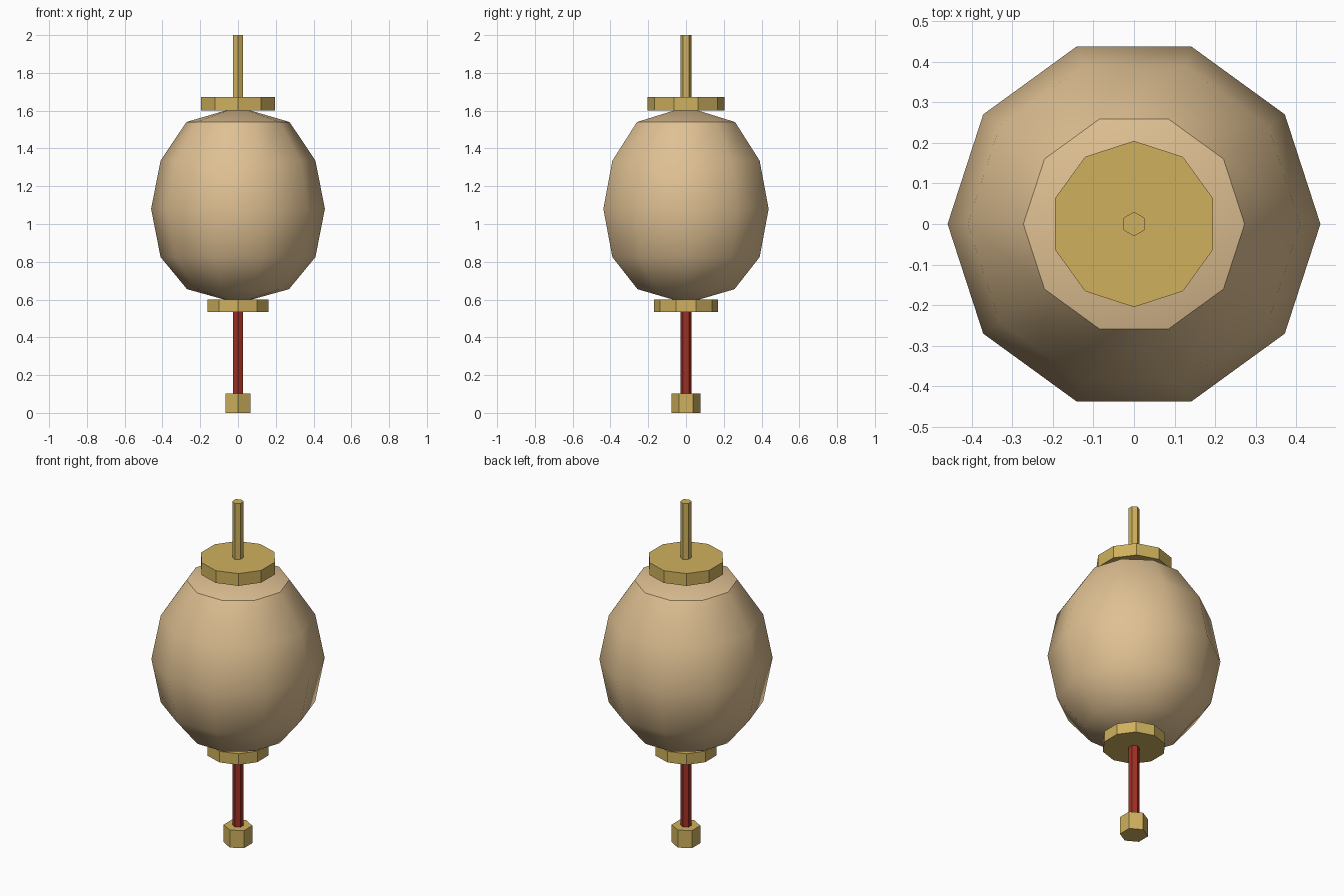
import bpy, bmesh
from math import sin, cos, pi

cube = bpy.data.objects.get("Cube")
if cube:
    bpy.data.objects.remove(cube, do_unlink=True)


def material(name, color):
    mat = bpy.data.materials.new(name)
    mat.use_nodes = True
    mat.diffuse_color = (*color, 1)
    node = next(n for n in mat.node_tree.nodes if n.type == 'BSDF_PRINCIPLED')
    node.inputs["Base Color"].default_value = (*color, 1)
    return mat


PAPER = material("tan paper", (0.74, 0.53, 0.29))
GOLD = material("gold", (0.62, 0.435, 0.11))
RED = material("dark red", (0.35, 0.03, 0.018))


def lathe(name, profile, sides, mat, start=pi / 2, smooth=False, crease_z=None):
    """Sweep (radius, z) points around the z axis; zero radius makes a pole."""
    bm = bmesh.new()
    rings = []
    for r, z in profile:
        if r == 0:
            rings.append([bm.verts.new((0, 0, z))] * sides)
        else:
            angles = [start + 2 * pi * i / sides for i in range(sides)]
            rings.append([bm.verts.new((r * cos(a), r * sin(a), z)) for a in angles])
    for low, high in zip(rings, rings[1:]):
        for i in range(sides):
            j = (i + 1) % sides
            corners = dict.fromkeys((low[i], low[j], high[j], high[i]))
            bm.faces.new(list(corners))
    # Close open ends with flat caps
    for ring in (rings[0], rings[-1]):
        if ring[0] is not ring[1]:
            bm.faces.new(ring)
    bmesh.ops.recalc_face_normals(bm, faces=bm.faces)
    for f in bm.faces:
        f.smooth = smooth
    for e in bm.edges:
        if crease_z and all(abs(v.co.z - crease_z) < 0.001 for v in e.verts):
            e.smooth = False
    mesh = bpy.data.meshes.new(name)
    bm.to_mesh(mesh)
    bm.free()
    mesh.materials.append(mat)
    obj = bpy.data.objects.new(name, mesh)
    bpy.context.collection.objects.link(obj)
    return obj


def prism(name, radius, bottom, top, sides, mat):
    return lathe(name, [(radius, bottom), (radius, top)], sides, mat)


# Rounded ten-sided lantern body with a creased top cap
lathe("lantern_body",
      [(0, 0.58), (0.27, 0.655), (0.41, 0.825), (0.46, 1.08),
       (0.41, 1.335), (0.273, 1.54), (0, 1.62)],
      10, PAPER, start=0, smooth=True, crease_z=1.54)

# End plates
prism("top_plate", 0.205, 1.6, 1.672, 10, GOLD)
prism("bottom_plate", 0.17, 0.535, 0.6, 10, GOLD)

# Hanging rod, tassel cord and weight
prism("hanging_rod", 0.03, 1.66, 2.0, 6, GOLD)
prism("tassel_cord", 0.03, 0.09, 0.545, 6, RED)
prism("tassel_weight", 0.076, 0, 0.103, 6, GOLD)
